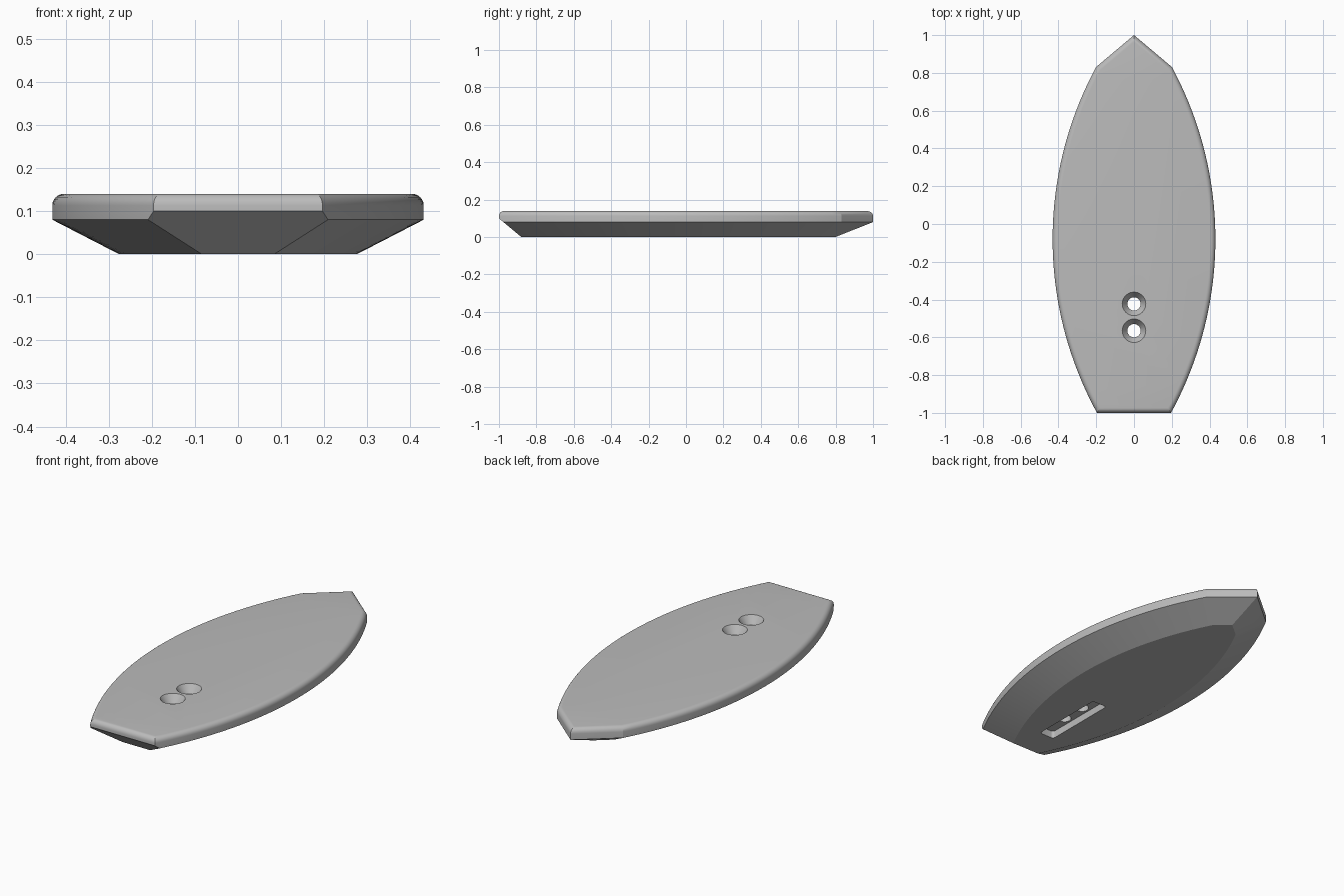
import bpy, bmesh, math
from mathutils import Matrix, Vector

cube = bpy.data.objects.get("Cube")
if cube:
    bpy.data.objects.remove(cube, do_unlink=True)

grey = bpy.data.materials.new("plain_grey")
grey.use_nodes = True
grey.diffuse_color = (0.5, 0.5, 0.5, 1)
grey.node_tree.nodes["Principled BSDF"].inputs["Base Color"].default_value = (0.5, 0.5, 0.5, 1)

RADIUS, CENTRE_X, CENTRE_Y = 1.918, -1.487, -0.08   # side arc of the outline
NOSE = Vector((0.16, 0.19)).normalized()            # normal of a nose edge
THICK, ROUND = 0.14, 0.027
STEPS = 40


def side_x(y, inset):
    return CENTRE_X + math.sqrt((RADIUS - inset) ** 2 - (y - CENTRE_Y) ** 2)


def outline(inset, front_inset, join_corner=False):
    """Outline moved inwards, from the tail corner round the nose and back."""
    low, high = 0.3, 1.0
    for _ in range(40):  # where the side arc meets the nose edge
        mid = (low + high) / 2
        if side_x(mid, inset) * NOSE.x + mid * NOSE.y < NOSE.y - inset:
            low = mid
        else:
            high = mid
    start = -1 + front_inset
    ts = [0, 0 if join_corner else 0.013] + [i / STEPS for i in range(1, STEPS + 1)]
    ys = [start + (low - start) * t for t in ts]
    half = [(side_x(y, inset), y) for y in ys]
    return half + [(0, 1 - inset / NOSE.y)] + [(-x, y) for x, y in reversed(half)]


def new_object(name, bm):
    bmesh.ops.recalc_face_normals(bm, faces=bm.faces)
    mesh = bpy.data.meshes.new(name)
    bm.to_mesh(mesh)
    bm.free()
    ob = bpy.data.objects.new(name, mesh)
    bpy.context.collection.objects.link(ob)
    mesh.materials.append(grey)
    return ob


# Board: stacked outlines for bottom, rim and rounded top edge
bm = bmesh.new()
rings = [[bm.verts.new((x, y, 0)) for x, y in outline(0.155, 0.12, True)]]
rim = [bm.verts.new((x, y, 0.08)) for x, y in outline(0, 0)]
rim[0].co.z = rim[-1].co.z = 0.1
rings.append(rim)
for i in range(7):
    a = math.pi / 2 * i / 6
    d = ROUND * (1 - math.cos(a))
    z = THICK - ROUND + ROUND * math.sin(a)
    rings.append([bm.verts.new((x, y, z)) for x, y in outline(d, d)])
for lower, upper in zip(rings, rings[1:]):
    n = len(lower)
    for i in range(n):
        j = (i + 1) % n
        bm.faces.new((lower[i], lower[j], upper[j], upper[i]))
bm.faces.new(rings[0])
bm.faces.new(rings[-1])
bmesh.ops.remove_doubles(bm, verts=bm.verts, dist=0.00005)
board = new_object("board", bm)


def cone_cutter(name, y, r_low, r_high, z_low, z_high):
    bm = bmesh.new()
    bmesh.ops.create_cone(bm, cap_ends=True, segments=40, radius1=r_low, radius2=r_high,
                          depth=z_high - z_low,
                          matrix=Matrix.Translation((0, y, (z_low + z_high) / 2)))
    return new_object(name, bm)


# Slot recess in the underside
bm = bmesh.new()
bmesh.ops.create_cube(bm, size=1, matrix=Matrix.Translation((0, -0.494, 0))
                      @ Matrix.Diagonal((0.09, 0.43, 0.08, 1)))
upright = [e for e in bm.edges if abs(e.verts[0].co.z - e.verts[1].co.z) > 0.01]
bmesh.ops.bevel(bm, geom=upright, offset=0.015, segments=5, affect='EDGES', profile=0.5)
cutters = [new_object("slot_cutter", bm)]

# Two countersunk through holes
for y in (-0.423, -0.565):
    cutters.append(cone_cutter("hole_cutter", y, 0.035, 0.035, -0.05, 0.2))
    cutters.append(cone_cutter("countersink_cutter", y, 0.035, 0.076, 0.1, 0.16))

bpy.context.view_layer.objects.active = board
for cutter in cutters:
    cutter.hide_render = True
    mod = board.modifiers.new("cut", 'BOOLEAN')
    mod.operation = 'DIFFERENCE'
    mod.solver = 'EXACT'
    mod.object = cutter
    bpy.ops.object.modifier_apply(modifier=mod.name)
    bpy.data.objects.remove(cutter, do_unlink=True)

# Smooth curves, crisp chamfer edges
for ob in bpy.context.selected_objects:
    ob.select_set(False)
board.select_set(True)
bpy.ops.object.shade_smooth_by_angle(angle=math.radians(20))
